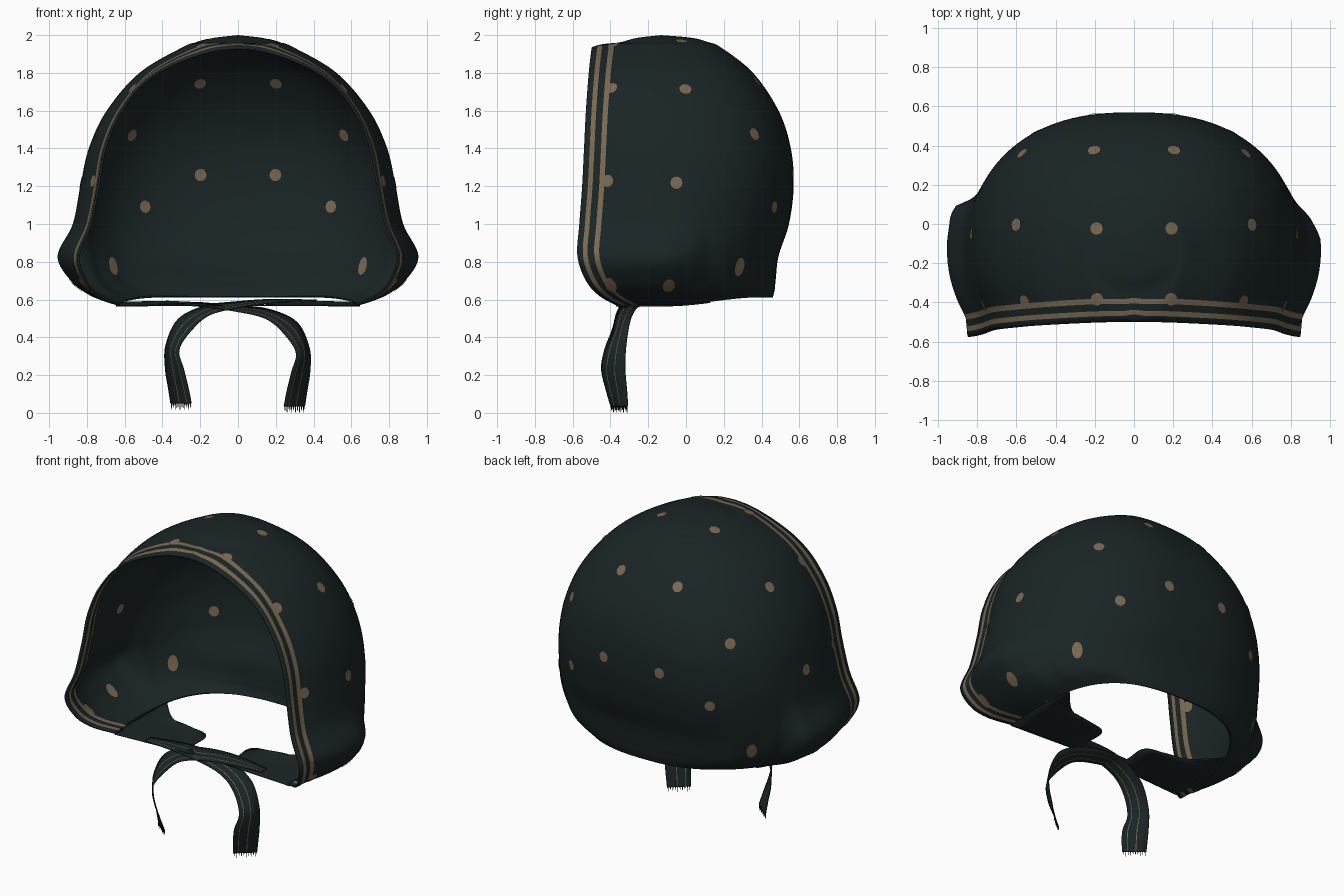
import bpy, bmesh, math
from mathutils import Vector
from mathutils.bvhtree import BVHTree

cube = bpy.data.objects.get("Cube")
if cube:
    bpy.data.objects.remove(cube)


def material(name, rgb):
    m = bpy.data.materials.new(name)
    m.use_nodes = True
    m.diffuse_color = (*rgb, 1)
    bsdf = m.node_tree.nodes["Principled BSDF"]
    bsdf.inputs["Base Color"].default_value = (*rgb, 1)
    bsdf.inputs["Roughness"].default_value = 0.9
    return m


MATS = [material("dark_teal_cloth", (0.0105, 0.018, 0.0185)),
        material("tan_print", (0.19, 0.14, 0.083))]
THICK = 0.012
TIE_THICK = 0.005
YC = -0.13


def finish(bm, name, thickness=0, angle=50):
    mesh = bpy.data.meshes.new(name)
    bm.to_mesh(mesh)
    bm.free()
    ob = bpy.data.objects.new(name, mesh)
    bpy.context.collection.objects.link(ob)
    for m in MATS:
        mesh.materials.append(m)
    if thickness:
        mod = ob.modifiers.new("cloth_thickness", 'SOLIDIFY')
        mod.thickness = thickness
        mod.offset = -1
    bpy.ops.object.select_all(action='DESELECT')
    ob.select_set(True)
    bpy.context.view_layer.objects.active = ob
    bpy.ops.object.shade_smooth_by_angle(angle=math.radians(angle))
    return ob


def grid(bm, rows, striped=()):
    vs = [[bm.verts.new(p) for p in r] for r in rows]
    for a, b in zip(vs, vs[1:]):
        for j in range(len(a) - 1):
            f = bm.faces.new((a[j], b[j], b[j + 1], a[j + 1]))
            f.material_index = int(j in striped)


def smooth_path(pts, sub):
    """Catmull-Rom through tuples of any length."""
    out = []
    for i in range(len(pts) - 1):
        quad = [pts[max(i - 1, 0)], pts[i], pts[i + 1], pts[min(i + 2, len(pts) - 1)]]
        for k in range(sub):
            t = k / sub
            out.append(tuple(
                0.5 * (2 * b + (c - a) * t + (2 * a - 5 * b + 4 * c - d) * t * t
                       + (3 * b - a - 3 * c + d) * t ** 3)
                for a, b, c, d in zip(*quad)))
    return out + [tuple(pts[-1])]


def fade(v):
    v = min(max(v, 0), 1)
    return v * v * (3 - 2 * v)


def arc(s):
    return math.asin(min(max(s, -1), 1))


def add_dot(bm, surface, point, radius, stretch, thickness):
    """Thin printed spot laid on both faces of a cloth surface."""
    hit, normal, _, _ = surface.find_nearest(point)
    side = Vector((0, 0, 1)).cross(normal).normalized()
    up = normal.cross(side) * stretch
    for depth in (.004, -thickness - .004):
        ring = []
        for k in range(12):
            t = k * math.tau / 12
            p, nrm, _, _ = surface.find_nearest(
                hit + (side * math.cos(t) + up * math.sin(t)) * radius)
            ring.append(bm.verts.new(p + nrm * depth))
        mid = bm.verts.new(hit + normal * depth)
        for k in range(12):
            tri = (mid, ring[k], ring[(k + 1) % 12])
            f = bm.faces.new(tri if depth > 0 else tri[::-1])
            f.material_index = 1


# Hood profile: height, half width, front depth, back depth, rim y, cheek flare
PROFILE = [
    (2.0, 0, 0, 0, -.5, 0), (1.985, .13, .13, .165, -.5, 0),
    (1.962, .22, .22, .25, -.5, 0), (1.935, .295, .37, .315, -.5, 0),
    (1.8, .522, .60, .485, -.515, 0), (1.6, .695, .69, .62, -.53, 0),
    (1.4, .79, .71, .685, -.54, 0), (1.2, .835, .715, .70, -.55, 0),
    (1.0, .85, .77, .675, -.565, .025), (.83, .855, .76, .62, -.575, .1),
    (.7, .81, .76, .605, -.53, .075), (.62, .745, .75, .60, -.46, .035),
    (.57, .645, .72, .59, -.37, 0)]
OFFSETS = [0, .03, .055, .09, .117, .15]
REST = 38


def hood_half(side, z, w, front, back, rim, flare):
    hem = .85 * fade((1.93 - z) / .25)      # the printed hem runs straight forward
    depth = max(front, 1e-6)
    pairs = []
    for off in OFFSETS:
        off_x = off + hem * max(.1 - off, 0)
        pairs.append((arc((rim + off - YC) / depth), arc((rim + off_x - YC) / depth)))
    last = pairs[-1][0]
    for k in range(1, REST + 1):
        a = last + (math.pi / 2 - last) * k / REST
        pairs.append((a, a))
    half = []
    for a, ax in pairs:
        s = math.sin(a)
        y = YC + (s * front if s < 0 else s ** .9 * back)
        c = max(math.cos(ax), 0) ** (.92 if s < 0 else .82)
        low = fade((1.1 - z) / .4) * fade((z - .57) / .06)
        fold = .008 * low * math.sin(y * 42) * fade((y + .1) / .2)
        # The cheek fades softly on one side and ends in a tuck on the other
        cheek = fade((.2 - y) / .3) if side > 0 else fade((.15 - y) / .06)
        x = c * (w + fold + flare * cheek)
        lift = .042 * fade((.75 - z) / .18) * fade((y + .1) / .5)
        half.append(Vector((x * side, y, z + lift)))
    return half


def hood_row(*ring):
    return hood_half(1, *ring) + hood_half(-1, *ring)[-2::-1]


# Hood with two printed stripes along the rim
rows = [hood_row(*r) for r in smooth_path(PROFILE, 14)]
cols = len(rows[0])
bm = bmesh.new()
grid(bm, rows, {1, 3, cols - 3, cols - 5})
bmesh.ops.remove_doubles(bm, verts=bm.verts, dist=1e-4)
hood_surface = BVHTree.FromBMesh(bm)
finish(bm, "hood", THICK)

# Neck flaps turned in under the hood, one each side
bottom = [p for p in rows[-1][:cols // 2] if p.y < .14]
inner = smooth_path([(.08, -.34, .572), (.15, -.25, .575), (.17, -.09, .585),
                     (.42, -.05, .592), tuple(bottom[-1])], 6)
for side, name in ((1, "left_neck_flap"), (-1, "right_neck_flap")):
    strips = []
    n = len(inner)
    for i, q in enumerate(inner):
        u = i / (n - 1) * (len(bottom) - 1)
        k = min(int(u), len(bottom) - 2)
        outer = bottom[k].lerp(bottom[k + 1], u - k)
        q = Vector(q)
        row = [outer.lerp(q, t / 6) for t in range(7)]
        strips.append([Vector((p.x * side, p.y, p.z)) for p in row])
    bm = bmesh.new()
    grid(bm, strips)
    bmesh.ops.remove_doubles(bm, verts=bm.verts, dist=1e-4)
    bmesh.ops.recalc_face_normals(bm, faces=bm.faces)
    finish(bm, name, .006)

# Crossed tie ribbons: centre point, then half-width vector
TIE = [(-.42, -.33, .578, 0, .03, .0), (-.2, -.31, .575, .01, .05, .008),
       (0, -.30, .555, .01, .055, .015), (.16, -.32, .525, .012, .05, .024),
       (.28, -.345, .45, .035, .045, .03), (.345, -.375, .33, .035, .055, .012),
       (.335, -.385, .22, .048, .062, 0), (.315, -.37, .12, .053, .055, 0),
       (.3, -.355, .035, .055, .045, 0)]
ACROSS = [-1, -.6, -.54, .1, .16, 1]
prints = bmesh.new()
for side, name, lift in ((1, "left_tie", 0), (-1, "right_tie", .016)):
    strips = []
    for p in smooth_path(TIE, 6):
        centre, half = Vector(p[:3]), Vector(p[3:])
        row = [centre + half * s for s in ACROSS]
        strips.append([Vector((v.x * side, v.y, v.z + lift)) for v in row])
    bm = bmesh.new()
    grid(bm, strips, {1, 3})
    tie_surface = BVHTree.FromBMesh(bm)
    for x, y, z in ((.36, -.35, .345), (.36, -.36, .17), (.2, -.33, .5)):
        add_dot(prints, tie_surface, Vector((x * side, y, z)), .016, 1.2, TIE_THICK)
    # Frayed threads along the cut end
    a, b = strips[-1][0], strips[-1][-1]
    for k in range(10):
        root, tip = a.lerp(b, (k + .3) / 10), a.lerp(b, (k + .5) / 10)
        end = a.lerp(b, (k + .7) / 10)
        tip.z -= .033 if k % 2 else .022
        bm.faces.new([bm.verts.new(v) for v in (root, tip, end)])
    finish(bm, name, TIE_THICK)

# Printed dots on the hood, mirrored left to right; the low ones are stretched
DOTS = [(.2, -.02, 2), (.62, 0, 1.73), (.2, .36, 1.74), (.58, .37, 1.48),
        (.2, .56, 1.26), (.5, .47, 1.09), (.84, -.05, 1.22), (.68, .29, .77),
        (.87, -.09, .66), (.19, -.385, 1.95), (.56, -.395, 1.72),
        (.78, -.42, 1.23), (.82, -.40, .67)]
for x, y, z in DOTS:
    for side in (1, -1):
        add_dot(prints, hood_surface, Vector((x * side, y, z)), .032,
                1.6 if z < 1 else 1.05, THICK)
finish(prints, "printed_dots")
